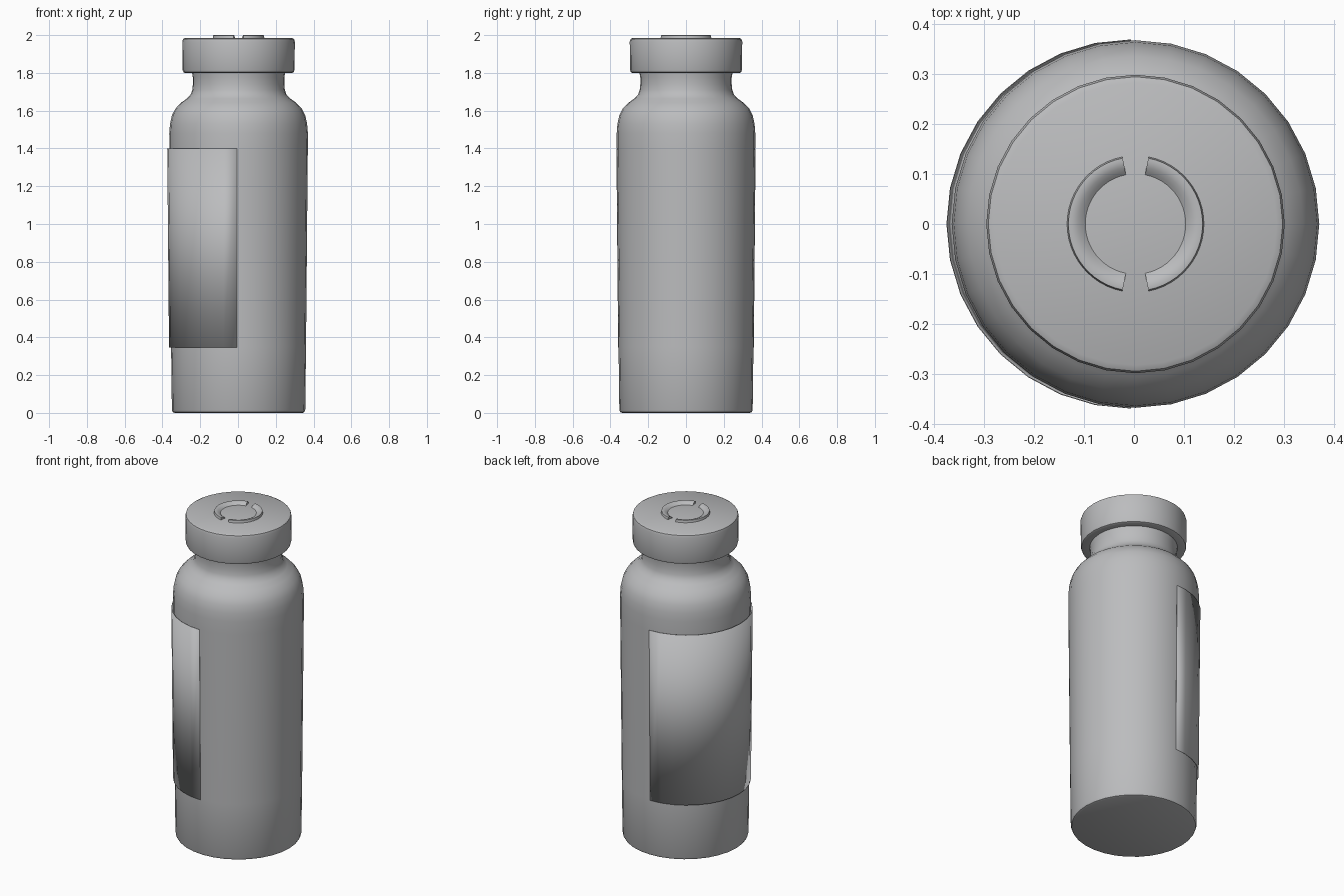
import bpy, bmesh
from math import cos, sin, radians, pi

cube = bpy.data.objects.get("Cube")
if cube:
    bpy.data.objects.remove(cube, do_unlink=True)

SIDES = 32
AXIS_X = 0.003

grey = bpy.data.materials.new("plain_grey")
grey.use_nodes = True
colour = (0.5, 0.505, 0.515, 1)
grey.diffuse_color = colour
grey.node_tree.nodes["Principled BSDF"].inputs["Base Color"].default_value = colour


def lathe(name, profile, start=0, sweep=360, steps=SIDES, x=AXIS_X, closed=False):
    """Sweep a (radius, height) profile around z; cap the open ends."""
    bm = bmesh.new()
    full = sweep == 360
    rings = []
    for i in range(steps if full else steps + 1):
        a = radians(start + sweep * i / steps)
        rings.append([bm.verts.new((r * cos(a), r * sin(a), z)) for r, z in profile])
    n = len(profile)
    for i in range(steps):
        a, b = rings[i], rings[(i + 1) % len(rings)]
        for j in range(n if closed else n - 1):
            k = (j + 1) % n
            bm.faces.new((a[j], b[j], b[k], a[k]))
    if full:
        bm.faces.new([ring[0] for ring in rings])
        bm.faces.new([ring[-1] for ring in rings])
    elif closed:
        bm.faces.new(rings[0])
        bm.faces.new(rings[-1])
    bmesh.ops.recalc_face_normals(bm, faces=bm.faces)
    mesh = bpy.data.meshes.new(name)
    bm.to_mesh(mesh)
    bm.free()
    mesh.materials.append(grey)
    ob = bpy.data.objects.new(name, mesh)
    ob.location.x = x
    bpy.context.collection.objects.link(ob)
    bpy.ops.object.select_all(action="DESELECT")
    ob.select_set(True)
    bpy.context.view_layer.objects.active = ob
    bpy.ops.object.shade_smooth_by_angle(angle=radians(35))
    return ob


def body_radius(z):
    return 0.354 + 0.009 * z


# Bottle body with a rounded foot, sloping shoulder and narrow neck
lathe("bottle_body", [
    (0.338, 0), (0.348, 0.004), (0.353, 0.015), (body_radius(0.35), 0.35),
    (body_radius(1.4), 1.4), (0.367, 1.48), (0.363, 1.53), (0.353, 1.575),
    (0.335, 1.61), (0.305, 1.642), (0.274, 1.664), (0.254, 1.685),
    (0.245, 1.71), (0.242, 1.74), (0.242, 1.775), (0.248, 1.81)])

# Cap with softened rims
lathe("cap", [
    (0.235, 1.803), (0.284, 1.8), (0.292, 1.804), (0.296, 1.815),
    (0.298, 1.965), (0.294, 1.979), (0.282, 1.985)])

# Thin label standing slightly off one side of the body
label = lathe("side_label", [(body_radius(z) + 0.001, z) for z in (0.345, 1.4)],
              start=90, sweep=180, steps=SIDES // 2, x=AXIS_X - 0.009)
solid = label.modifiers.new("thickness", "SOLIDIFY")
solid.thickness = 0.002
solid.offset = 0

# Two raised arcs on the cap, with gaps at front and back
ridge = [(0.098, 1.983), (0.106, 1.99), (0.115, 1.996), (0.126, 2.0),
         (0.134, 1.999), (0.137, 1.983)]
for name, start in (("left_cap_arc", -79), ("right_cap_arc", 101)):
    lathe(name, ridge, start=start, sweep=158, steps=24, closed=True)
